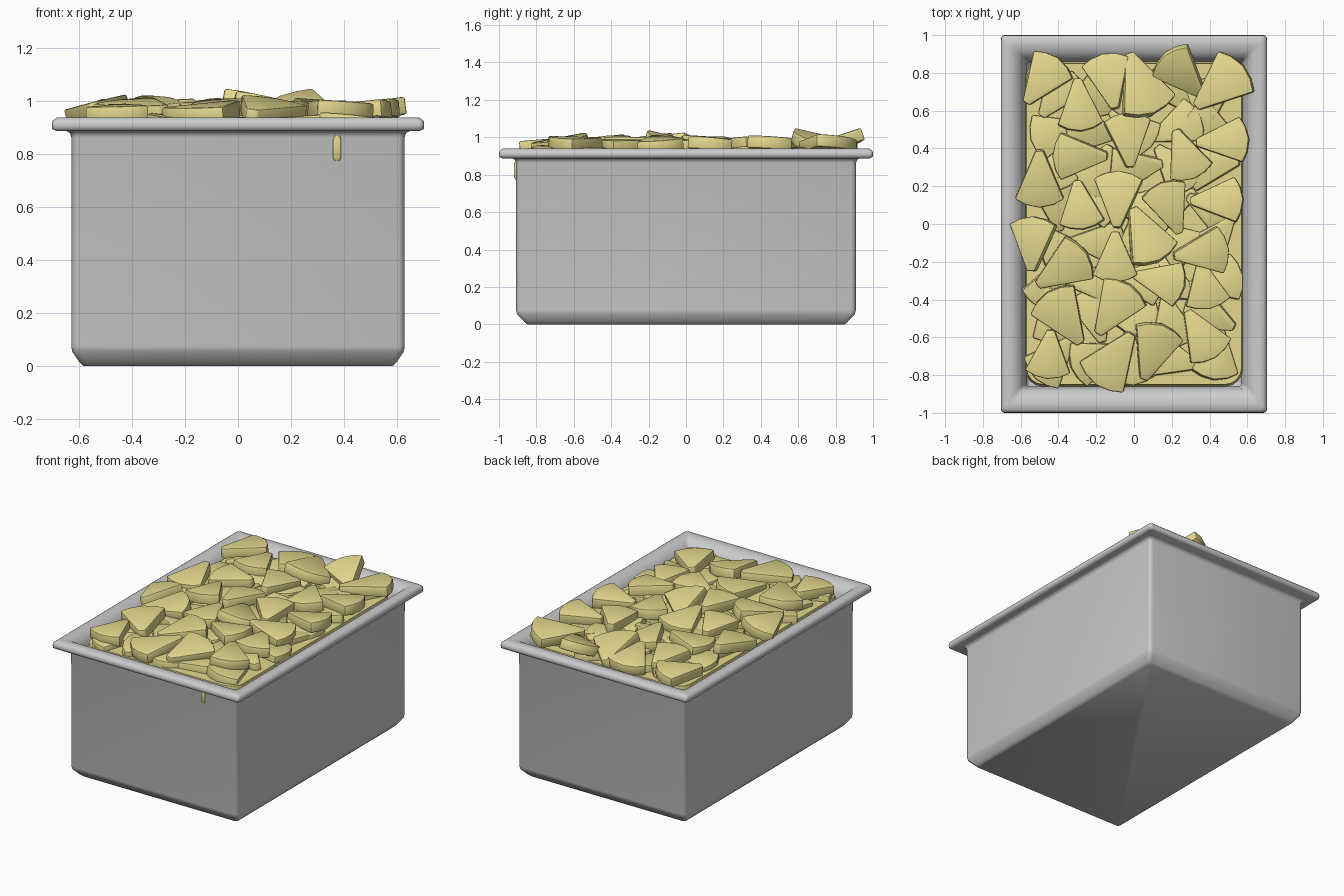
import bpy, bmesh, math, random
from mathutils import Vector, Matrix

if "Cube" in bpy.data.objects:
    bpy.data.objects.remove(bpy.data.objects["Cube"])

random.seed(4)
yellow = bpy.data.materials.new("fruit_yellow")
yellow.diffuse_color = (0.78, 0.69, 0.27, 1)
yellow.use_nodes = True
yellow.node_tree.nodes["Principled BSDF"].inputs["Base Color"].default_value = yellow.diffuse_color


def add(name, mesh, mat=None):
    ob = bpy.data.objects.new(name, mesh)
    bpy.context.collection.objects.link(ob)
    if mat and not mesh.materials:
        mesh.materials.append(mat)
    return ob


def rounded_rect(hx, hy, z, r, seg=4):
    pts = []
    for sx, sy, a0 in ((1, 1, 0), (-1, 1, 90), (-1, -1, 180), (1, -1, 270)):
        for i in range(seg + 1):
            a = math.radians(a0 + 90 * i / seg)
            pts.append((sx * (hx - r) + r * math.cos(a),
                        sy * (hy - r) + r * math.sin(a), z))
    return pts


def loft(name, sections, mat=None):
    """Skin a stack of rounded rectangles (half x, half y, z, corner radius)."""
    bm = bmesh.new()
    rings = [[bm.verts.new(p) for p in rounded_rect(*s)] for s in sections]
    n = len(rings[0])
    for a, b in zip(rings, rings[1:]):
        for i in range(n):
            j = (i + 1) % n
            bm.faces.new((a[i], a[j], b[j], b[i]))
    bm.faces.new(rings[0][::-1])
    bm.faces.new(rings[-1])
    bmesh.ops.recalc_face_normals(bm, faces=bm.faces[:])
    me = bpy.data.meshes.new(name)
    bm.to_mesh(me)
    bm.free()
    return add(name, me, mat)


# Deep pan: outside wall, rolled rim, sloping lip, inside wall and floor
pan = loft("pan", [
    (0.585, 0.85, 0, .02), (0.60, 0.865, 0.014, .02), (0.627, 0.903, 0.055, .025),
    (0.63, 0.908, 0.075, .025), (0.63, 0.91, 0.865, .025), (0.635, 0.915, 0.88, .025),
    (0.65, 0.93, 0.888, .025), (0.685, 0.985, 0.888, .02), (0.702, 0.998, 0.895, .02),
    (0.704, 1.0, 0.91, .02), (0.702, 0.998, 0.926, .02), (0.685, 0.982, 0.939, .02),
    (0.655, 0.945, 0.939, .02), (0.63, 0.915, 0.93, .02), (0.605, 0.885, 0.91, .02),
    (0.585, 0.87, 0.88, .02), (0.57, 0.86, 0.80, .02), (0.57, 0.86, 0.06, .02),
    (0.55, 0.83, 0.03, .02)])

# Packed fruit below the top layer
loft("fruit_filling", [(0.575, 0.86, 0.82, .09), (0.57, 0.85, 0.9, .09)], yellow)

# Shared wedge: blunt tip, shallow arc, slim and softly bevelled
bm = bmesh.new()
outline = [(0, -.07), (.85, -.43), (.95, -.24), (1, 0), (.95, .24), (.85, .43), (0, .07)]
face = bm.faces.new([bm.verts.new((x - 0.5, y, -0.12)) for x, y in outline])
top = bmesh.ops.extrude_face_region(bm, geom=[face])["geom"]
bmesh.ops.translate(bm, vec=(0, 0, 0.24),
                    verts=[v for v in top if isinstance(v, bmesh.types.BMVert)])
bmesh.ops.recalc_face_normals(bm, faces=bm.faces[:])
sharp = [e for e in bm.edges if e.calc_face_angle() > math.radians(25)]
bmesh.ops.bevel(bm, geom=sharp, offset=0.03, segments=2, profile=0.5, affect='EDGES')
wedge = bpy.data.meshes.new("fruit_wedge")
bm.to_mesh(wedge)
bm.free()


def place_wedge(name, tip, arc, roll):
    tip, arc = Vector(tip), Vector(arc)
    d = arc - tip
    x = d.normalized()
    y = Vector((0, 0, 1)).cross(x).normalized()
    rot = Matrix((x, y, x.cross(y))).transposed().to_4x4()
    ob = add(name, wedge, yellow)
    size = Matrix.Diagonal((d.length, max(d.length, .28), .28, 1))
    ob.matrix_world = (Matrix.Translation((tip + arc) / 2) @ rot
                       @ Matrix.Rotation(math.radians(roll), 4, 'X') @ size)


# Top layer: tip x, tip y, arc x, arc y, rise from tip to arc
pieces = [
    (-.57, .64, -.40, .88, .01), (-.10, .61, -.16, .90, -.04), (-.30, .77, -.28, .49, .02),
    (-.03, .90, .10, .58, .05), (.36, .69, .16, .90, .06), (.33, .62, .58, .84, .03),
    (-.14, .36, -.43, .36, -.02), (-.02, .30, -.04, .59, -.02), (.22, .50, .32, .24, .0),
    (.33, .43, .61, .45, .02), (-.50, .39, -.50, .09, -.04), (-.30, .23, -.27, -.03, .02),
    (-.09, -.02, -.08, .28, -.03), (.24, -.05, .14, .22, .02), (-.01, .08, .13, -.20, .05),
    (.30, .12, .58, .13, .02), (-.54, -.25, -.53, .04, .0), (-.51, -.32, -.25, -.15, .05),
    (-.10, -.04, -.10, -.31, .0), (.21, -.17, .50, -.13, -.03), (-.19, -.58, -.02, -.32, .04),
    (.0, -.27, .27, -.33, .02), (.35, -.20, .40, -.45, .0), (-.28, -.63, -.46, -.36, .02),
    (-.44, -.56, -.46, -.82, -.01), (-.01, -.58, -.20, -.85, -.03), (.05, -.82, .15, -.53, .04),
    (.28, -.46, .43, -.71, .0)]
rolls = {3: -14, 4: -17, 5: -6, 14: -14, 16: -14, 17: 6, 26: 9}
for i, (tx, ty, ax, ay, rise) in enumerate(pieces):
    z = 0.958 + random.uniform(-.006, .008)
    place_wedge(f"top_wedge_{i + 1}", (tx, ty, z - rise / 2), (ax, ay, z + rise / 2),
                rolls.get(i, random.uniform(-6, 6)))

# Lower layer: flatter wedges filling the gaps on a jittered grid
for row in range(8):
    for col in range(5):
        cx = -.42 + .21 * col + random.uniform(-.02, .02)
        cy = -.70 + .20 * row + random.uniform(-.02, .02)
        a = random.uniform(0, math.tau)
        h = Vector((math.cos(a), math.sin(a), random.uniform(-.1, .1))) * .145
        c = Vector((cx, cy, 0.905))
        place_wedge(f"lower_wedge_{row}_{col}", c - h, c + h, random.uniform(-6, 6))

# Edge of one wedge poking through the front wall
loft("stray_wedge_edge", [(0.009, 0.008, 0.775, .006), (0.015, 0.014, 0.785, .008),
     (0.015, 0.015, 0.855, .008), (0.010, 0.012, 0.869, .006)],
     yellow).location = (0.375, -0.905, 0)

# Smooth shading: crisp wedge edges, fully soft pan
bpy.ops.object.select_all(action='SELECT')
bpy.context.view_layer.objects.active = pan
pan.select_set(False)
bpy.context.view_layer.objects.active = bpy.data.objects["fruit_filling"]
bpy.ops.object.shade_smooth_by_angle(angle=math.radians(35))
pan.data.shade_smooth()
